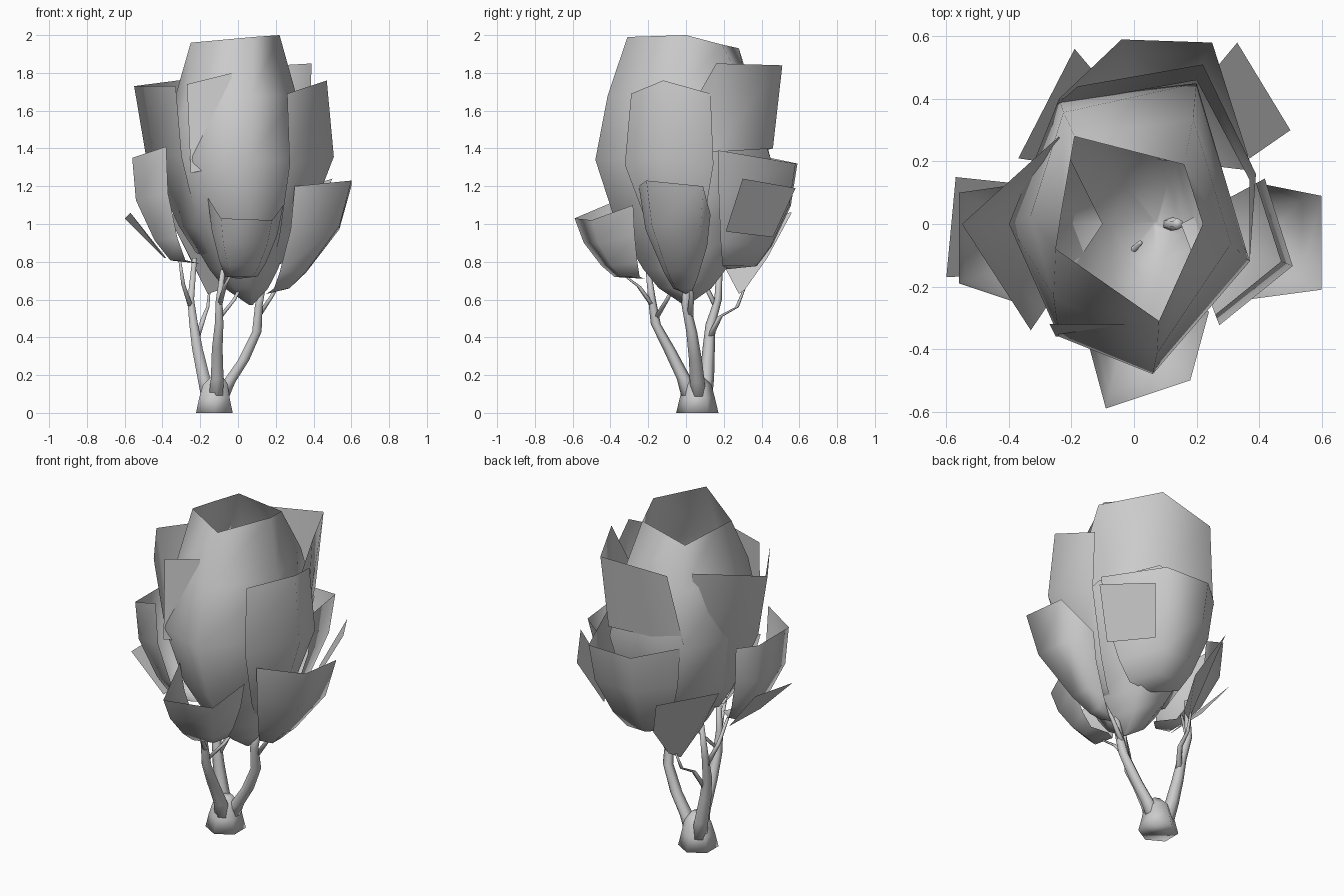
import bpy
import bmesh
from math import sin, cos, pi, tau
from mathutils import Vector

default = bpy.data.objects.get("Cube")
if default:
    bpy.data.objects.remove(default, do_unlink=True)

GREY = (0.6, 0.6, 0.6, 1.0)
grey = bpy.data.materials.new("plain_grey")
grey.use_nodes = True
grey.diffuse_color = GREY
grey.node_tree.nodes["Principled BSDF"].inputs["Base Color"].default_value = GREY


def finish(name, bm, smooth=True):
    """Turn a bmesh into a named object."""
    mesh = bpy.data.meshes.new(name)
    for face in bm.faces:
        face.smooth = smooth
    bm.to_mesh(mesh)
    bm.free()
    mesh.materials.append(grey)
    obj = bpy.data.objects.new(name, mesh)
    bpy.context.collection.objects.link(obj)
    return obj


def loft(bm, rows, closed):
    """Skin quads between rows of points, going upward."""
    grid = [[bm.verts.new(p) for p in row] for row in rows]
    count = len(grid[0])
    for low, high in zip(grid, grid[1:]):
        for i in range(count if closed else count - 1):
            j = (i + 1) % count
            bm.faces.new((low[i], low[j], high[j], high[i]))
    return grid


def petal(name, base, corners, profile, belly=0.0):
    """Bowl-shaped sheet rising from a base point to its top corners."""
    base = Vector(base)
    rows = []
    for rise, spread in profile:
        spread += belly * sin(pi * rise)
        row = []
        for corner in corners:
            reach = Vector(corner) - base
            row.append(base + Vector((reach.x * spread, reach.y * spread, reach.z * rise)))
        rows.append(row)
    bm = bmesh.new()
    loft(bm, rows, False)
    bmesh.ops.remove_doubles(bm, verts=bm.verts, dist=0.001)
    return finish(name, bm)


def plate(name, corners):
    """Single flat leaf."""
    bm = bmesh.new()
    bm.faces.new([bm.verts.new(c) for c in corners])
    return finish(name, bm, smooth=False)


def branch(name, stations, sides=6):
    """Tapered limb through (point, radius) stations."""
    rows = []
    for (x, y, z), radius in stations:
        angles = [tau * (k + 0.5) / sides for k in range(sides)]
        rows.append([(x + radius * cos(a), y + radius * sin(a), z) for a in angles])
    bm = bmesh.new()
    grid = loft(bm, rows, True)
    bm.faces.new(grid[0][::-1])
    bm.faces.new(grid[-1])
    return finish(name, bm)


def limb(name, points, start, end):
    """Branch whose radius shrinks evenly along its points."""
    last = len(points) - 1
    branch(name, [(p, start + (end - start) * i / last) for i, p in enumerate(points)])


# Central crown: an open faceted cup, pointed below, widest in the middle
belly_ring = [(0.06, -0.48), (0.37, -0.12), (0.2, 0.45), (-0.24, 0.4), (-0.4, 0), (-0.24, -0.36)]
rim = [(0.08, -0.31, 1.99), (0.22, 0, 2), (0.16, 0.19, 1.95), (-0.19, 0.28, 1.93),
       (-0.23, 0.05, 1.95), (-0.25, -0.08, 1.96)]
tip = Vector((0.07, 0, 0.57))
rows = []
for z, spread in ((0.57, 0.02), (0.66, 0.3), (0.76, 0.47), (1.0, 0.77), (1.34, 1.0)):
    rows.append([(tip.x + (x - tip.x) * spread, y * spread, z) for x, y in belly_ring])
rows.append([((x + p[0]) / 2 * 1.05, (y + p[1]) / 2 * 1.05, 1.68) for (x, y), p in zip(belly_ring, rim)])
rows.append(rim)
bm = bmesh.new()
grid = loft(bm, rows, True)
bm.faces.new(grid[0][::-1])
finish("crown", bm)

# Cupped leaves around the crown: CUP tapers to a point, BOWL has a broad floor
CUP = ((0, 0), (0.05, 0.27), (0.2, 0.47), (0.6, 0.86), (1, 1))
BOWL = ((0, 0), (0.03, 0.43), (0.22, 0.62), (0.6, 0.87), (1, 1))
petal("left_low_leaf", (0.15, 0, 0.63),
      [(0.3, -0.25, 1.2), (0.6, -0.21, 1.23), (0.6, 0.09, 1.2), (0.4, 0.13, 1.05)], CUP)
petal("left_tall_leaf", (0.15, 0, 0.75),
      [(0.26, -0.29, 1.69), (0.47, -0.12, 1.76), (0.39, 0.13, 1.69)], CUP, belly=0.27)
petal("front_low_leaf", (0, -0.22, 0.71),
      [(-0.16, -0.33, 1.14), (-0.09, -0.59, 1.03), (0.18, -0.5, 1.02), (0.24, -0.28, 1.1)], BOWL)
petal("right_low_leaf", (-0.2, -0.07, 0.79),
      [(-0.42, 0.12, 1.3), (-0.56, 0.1, 1.35), (-0.56, -0.19, 1.35), (-0.38, -0.25, 1.41)], BOWL, belly=0.08)
petal("right_tall_leaf", (-0.1, 0, 0.8),
      [(-0.24, 0.28, 1.77), (-0.55, 0, 1.73), (-0.33, -0.34, 1.73)], CUP)
petal("back_low_leaf", (0.05, 0.21, 0.76),
      [(0.38, 0.17, 1.39), (0.25, 0.58, 1.32), (-0.04, 0.59, 1.32), (-0.24, 0.4, 1.36)], BOWL, belly=0.04)

# Tall leaf wrapping the back of the crown
bm = bmesh.new()
loft(bm, [[(0.37, -0.1, 1.33), (0.37, 0.14, 1.38), (0.2, 0.46, 1.4), (-0.25, 0.38, 1.38)],
          [(0.37, -0.12, 1.36), (0.39, 0.16, 1.85), (0.22, 0.51, 1.84), (-0.18, 0.44, 1.8)]], False)
finish("back_tall_leaf", bm)

# Loose flat leaves
plate("back_left_flat_leaf",
      [(0.5, 0.3, 1.24), (0.33, 0.58, 1.19), (0.23, 0.46, 0.93), (0.37, 0.21, 0.96)])
plate("back_right_flat_leaf",
      [(-0.19, 0.56, 1.06), (-0.37, 0.21, 1.05), (-0.24, 0.19, 0.8), (-0.16, 0.28, 0.63),
       (-0.1, 0.31, 0.65), (-0.08, 0.43, 0.82)])
plate("right_flat_leaf",
      [(-0.57, 0.15, 1.06), (-0.6, -0.17, 1.03), (-0.39, -0.16, 0.82), (-0.38, 0.13, 0.82)])
plate("front_right_flat_leaf",
      [(-0.27, -0.32, 1.74), (-0.25, -0.36, 1.27), (-0.1, -0.36, 1.3), (-0.03, -0.32, 1.8)])

# Trunk
branch("trunk", [((-0.125, 0.06, 0), 0.112), ((-0.125, 0.06, 0.08), 0.093),
                 ((-0.12, 0.06, 0.15), 0.075), ((-0.11, 0.055, 0.2), 0.03)])

# Main limbs
limb("right_limb", [(-0.15, 0.09, 0.05), (-0.18, 0.11, 0.18), (-0.215, 0.12, 0.34),
                    (-0.235, 0.13, 0.47), (-0.25, 0.17, 0.6), (-0.23, 0.18, 0.82)], 0.045, 0.014)
limb("left_limb", [(-0.1, 0.07, 0.05), (-0.05, 0.06, 0.16), (0.03, 0.05, 0.28), (0.1, 0.03, 0.43),
                   (0.11, 0, 0.57), (0.14, 0, 0.72)], 0.045, 0.018)
limb("front_limb", [(-0.12, 0.03, 0.05), (-0.11, -0.01, 0.18), (-0.11, -0.09, 0.34), (-0.1, -0.16, 0.47),
                    (-0.1, -0.18, 0.6), (-0.08, -0.2, 0.76)], 0.045, 0.014)

# Twigs
limb("left_twig", [(0.1, 0.02, 0.5), (0.18, 0.03, 0.62), (0.24, 0.01, 0.74)], 0.018, 0.008)
limb("back_twig", [(-0.22, 0.12, 0.39), (-0.18, 0.18, 0.51), (-0.16, 0.27, 0.56), (-0.15, 0.31, 0.66)], 0.018, 0.006)
limb("front_twig", [(-0.1, -0.17, 0.56), (-0.07, -0.25, 0.67), (-0.04, -0.33, 0.73)], 0.016, 0.008)
limb("right_twig", [(-0.25, 0.16, 0.56), (-0.29, 0.1, 0.68), (-0.31, 0.04, 0.82)], 0.016, 0.008)
limb("inner_twig", [(-0.1, -0.16, 0.5), (-0.02, -0.1, 0.6), (0.02, -0.06, 0.68)], 0.016, 0.008)
